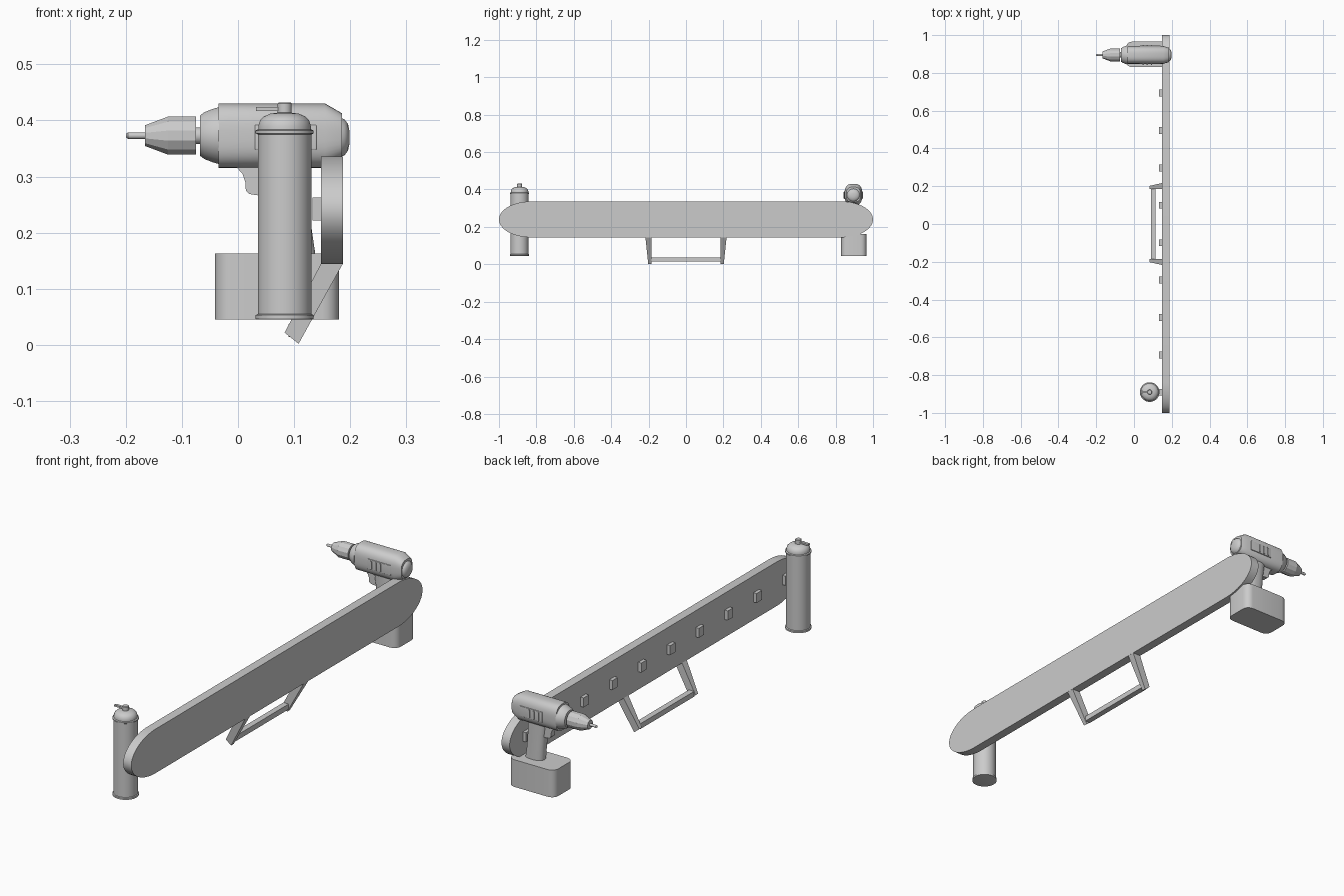
import bpy, bmesh
from math import sin, cos, pi, copysign
from mathutils import Matrix, Vector

if "Cube" in bpy.data.objects:
    bpy.data.objects.remove(bpy.data.objects["Cube"])

grey = bpy.data.materials.new("plain grey")
grey.use_nodes = True
grey.diffuse_color = (0.6, 0.6, 0.6, 1)
grey.node_tree.nodes["Principled BSDF"].inputs["Base Color"].default_value = grey.diffuse_color


def finish(name, bm, smooth=0):
    """Turn a bmesh into a named object, optionally smooth shaded."""
    bmesh.ops.recalc_face_normals(bm, faces=bm.faces)
    mesh = bpy.data.meshes.new(name)
    bm.to_mesh(mesh)
    bm.free()
    mesh.materials.append(grey)
    obj = bpy.data.objects.new(name, mesh)
    bpy.context.collection.objects.link(obj)
    if smooth:
        bpy.ops.object.select_all(action="DESELECT")
        obj.select_set(True)
        bpy.context.view_layer.objects.active = obj
        bpy.ops.object.shade_smooth_by_angle(angle=smooth)
    return obj


def skin(name, rings, smooth=0.6):
    """Join matching closed rings of points and cap both ends."""
    bm = bmesh.new()
    loops = [[bm.verts.new(p) for p in ring] for ring in rings]
    n = len(loops[0])
    for a, b in zip(loops, loops[1:]):
        for i in range(n):
            j = (i + 1) % n
            bm.faces.new((a[i], a[j], b[j], b[i]))
    bm.faces.new(loops[0])
    bm.faces.new(loops[-1])
    return finish(name, bm, smooth)


def oval(ru, rv, n=32, power=1.0):
    """Ellipse points; a power below one squares it off."""
    pts = []
    for i in range(n):
        c, s = cos(2 * pi * (i + 0.5) / n), sin(2 * pi * (i + 0.5) / n)
        pts.append((copysign(abs(c) ** power, c) * ru, copysign(abs(s) ** power, s) * rv))
    return pts


def turned_z(name, x, y, profile, n=32):
    return skin(name, [[(x + u, y + v, z) for u, v in oval(r, r, n)] for r, z in profile])


def turned_x(name, y, z, profile, n=32, smooth=0.6):
    return skin(name, [[(x, y + u, z + v) for u, v in oval(r, r, n)] for r, x in profile], smooth)


def box(name, lo, hi, bevel=0, vertical_only=False):
    bm = bmesh.new()
    lo, hi = Vector(lo), Vector(hi)
    bmesh.ops.create_cube(bm, size=1, matrix=Matrix.Translation((lo + hi) / 2) @ Matrix.Diagonal((*(hi - lo), 1)))
    if bevel:
        edges = [e for e in bm.edges if not vertical_only
                 or abs(e.verts[0].co.z - e.verts[1].co.z) > 0.001]
        bmesh.ops.bevel(bm, geom=edges, offset=bevel, segments=5, profile=0.5, affect="EDGES")
    return finish(name, bm, 0.6 if bevel else 0)


# Long board with elliptical ends
outline = []
for i in range(48):
    a = 2 * pi * (i + 0.5) / 48
    outline.append((copysign(0.83, cos(a)) + 0.17 * cos(a), 0.24 + 0.096 * sin(a)))
skin("board", [[(x, y, z) for y, z in outline] for x in (0.148, 0.187)])

# Row of mounting pegs
for i in range(10):
    y = 0.198 * (i - 4.5)
    box(f"peg_{i + 1}", (0.133, y - 0.018, 0.222), (0.15, y + 0.018, 0.263))

# Tilted foot frame under the board
for side, name in ((1, "left"), (-1, "right")):
    section = [(0.148, 0.145, 0.217), (0.187, 0.145, 0.217), (0.108, 0.002, 0.202), (0.083, 0.022, 0.202)]
    skin(f"foot_leg_{name}", [[(x, side * 0.184, z) for x, z, _ in section],
                              [(x, side * y, z) for x, z, y in section]], 0)
box("foot_bar", (0.09, -0.186, 0.014), (0.115, 0.186, 0.037))

# Canister: rimmed body, dome, valve and lever
CX, CY = 0.083, -0.89
turned_z("canister_body", CX, CY, [(0.047, 0.045), (0.052, 0.046), (0.052, 0.053), (0.048, 0.055),
                                   (0.048, 0.375), (0.052, 0.377), (0.052, 0.382), (0.048, 0.384)])
turned_z("canister_dome", CX, CY, [(0.047, 0.382), (0.047, 0.39), (0.044, 0.4), (0.037, 0.407),
                                   (0.026, 0.412), (0.012, 0.414)])
turned_z("canister_valve", CX, CY, [(0.013, 0.41), (0.013, 0.43), (0.011, 0.432)], 16)
box("canister_lever", (0.032, CY - 0.006, 0.417), (CX, CY + 0.006, 0.424))

# Drill housing
DY, DZ = 0.895, 0.373


def housing(name, stations, power):
    skin(name, [[(x, DY + u, z + v) for u, v in oval(ry, rz, 40, power)] for x, ry, z, rz in stations])


housing("drill_housing", [(-0.035, 0.047, DZ, 0.0575), (0.155, 0.047, DZ, 0.0575),
                          (0.185, 0.038, DZ, 0.04)], 0.7)
turned_x("drill_rear_cap", DY, 0.37, [(0.035, 0.183), (0.032, 0.19), (0.024, 0.196), (0.01, 0.199)])
turned_x("drill_collar", DY, DZ, [(0.051, -0.034), (0.048, -0.045), (0.042, -0.06), (0.036, -0.068)], 24)

# Raised side panels with vent ribs
for side, name in ((1, "back"), (-1, "front")):
    y = DY + side * 0.046
    box(f"vent_panel_{name}", (0.03, y - 0.003, 0.348), (0.14, y + 0.003, 0.392), 0.002)
    for i in range(3):
        x = 0.045 + 0.022 * i
        box(f"vent_rib_{name}_{i + 1}", (x, y - 0.006, 0.353), (x + 0.007, y + 0.006, 0.387))

# Chuck, neck and bit
turned_x("drill_neck", DY, DZ, [(0.015, -0.06), (0.015, -0.08)], 16)
turned_x("drill_chuck", DY, DZ, [(0.035, -0.075), (0.035, -0.125), (0.019, -0.166)], 12, 0.3)
turned_x("drill_bit", DY, DZ, [(0.006, -0.16), (0.006, -0.196), (0.003, -0.2)], 12)

# Grip, trigger and battery
grip = [(0.33, 0.08, 0.046), (0.27, 0.085, 0.042), (0.21, 0.09, 0.041), (0.155, 0.096, 0.043)]
skin("drill_grip", [[(x + u, DY + v, z) for u, v in oval(r, 0.028, 28, 0.8)] for z, x, r in grip])
trigger = [(-0.004, 0.318), (0.008, 0.305), (0.013, 0.29), (0.014, 0.275), (0.02, 0.269),
           (0.032, 0.267), (0.055, 0.265), (0.055, 0.318)]
skin("drill_trigger", [[(x, DY + v, z) for x, z in trigger] for v in (-0.014, 0.014)])
box("drill_battery", (-0.041, 0.83, 0.045), (0.18, 0.965, 0.163), 0.03, True)
